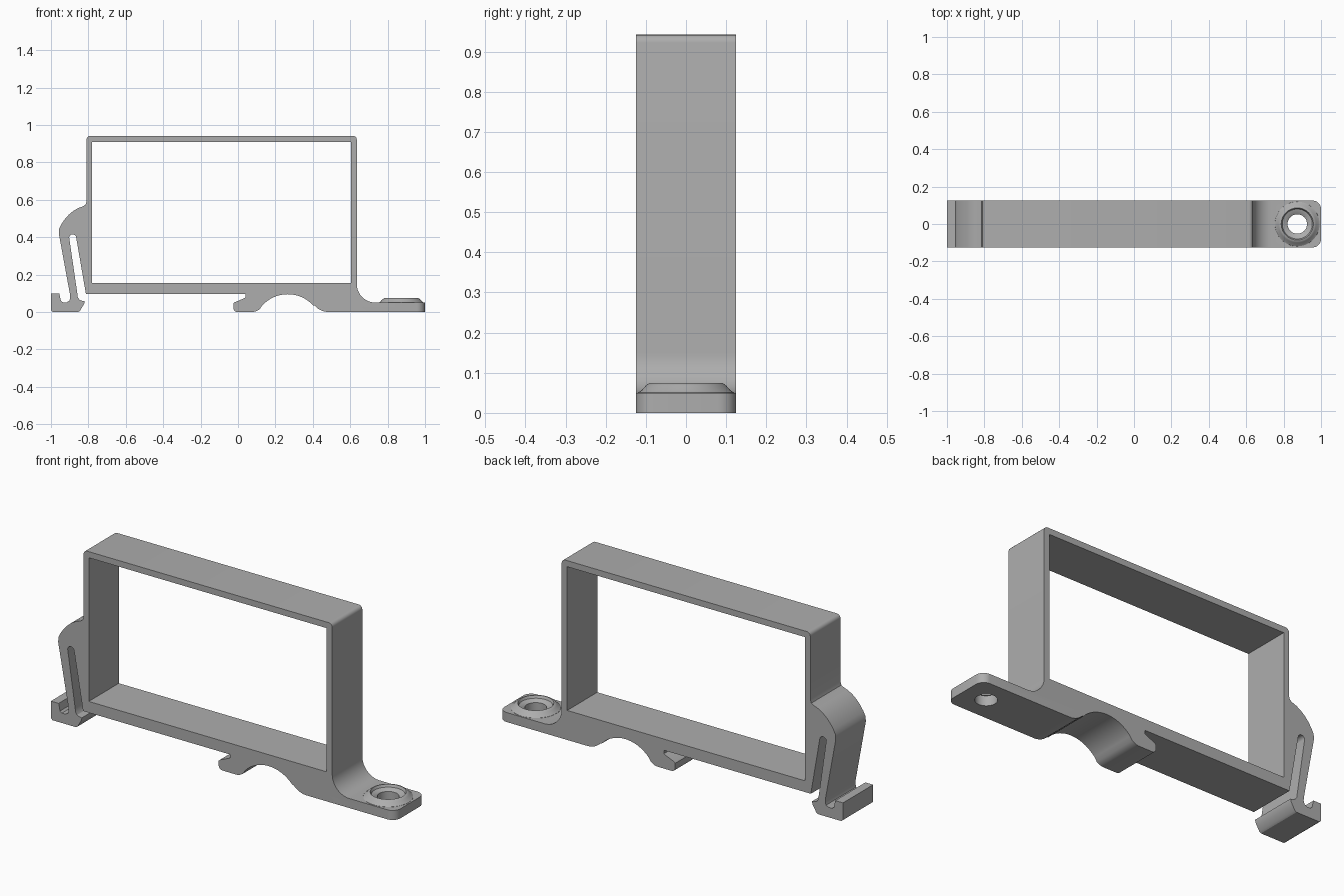
import bpy, bmesh, math
from mathutils import Vector

if "Cube" in bpy.data.objects:
    bpy.data.objects.remove(bpy.data.objects["Cube"])

HALF = 0.125          # half depth of the bracket
BX = 0.873            # centre of the screw hole

grey = bpy.data.materials.new("grey plastic")
grey.diffuse_color = (0.42, 0.42, 0.42, 1)
grey.use_nodes = True
grey.node_tree.nodes["Principled BSDF"].inputs["Base Color"].default_value = grey.diffuse_color


def arc(cx, cz, r, a0, a1, n=10):
    """Points on a circle between two angles in degrees."""
    return [(cx + r * math.cos(math.radians(a0 + (a1 - a0) * i / n)),
             cz + r * math.sin(math.radians(a0 + (a1 - a0) * i / n))) for i in range(n + 1)]


def activate(ob):
    bpy.ops.object.select_all(action='DESELECT')
    ob.select_set(True)
    bpy.context.view_layer.objects.active = ob


def smooth(ob):
    activate(ob)
    bpy.ops.object.shade_smooth_by_angle(angle=math.radians(30))


# Side profile, clockwise from the top left corner
outline = arc(-0.79, 0.922, 0.02, 180, 90, 5)
outline += arc(0.615, 0.922, 0.02, 90, 0, 5)
outline += arc(0.735, 0.15, 0.1, 180, 270, 12)                 # fillet into the foot
outline += [(1.0, 0.05), (1.0, 0.0)]
outline += arc(0.485, 0.10, 0.10, 270, 221, 6)                 # under the foot
outline += arc(0.266, -0.09, 0.185, 42, 138, 18)               # cable arch
outline += [(0.115, 0.014), (0.095, 0.003), (0.08, 0.0)]
outline += arc(-0.004, 0.021, 0.021, 270, 180, 5)              # middle hook
outline += [(-0.025, 0.045), (-0.018, 0.052), (0.03, 0.072), (0.041, 0.078), (0.041, 0.096)]
outline += [(-0.813, 0.096)]
outline += arc(-0.884, 0.396, 0.019, 8, 172, 8)                # top of the spring slot
outline += [(-0.859, 0.098), (-0.857, 0.08), (-0.848, 0.066), (-0.835, 0.06), (-0.82, 0.058)]
outline += [(-0.822, 0.045), (-0.845, 0.006), (-0.855, 0.0), (-0.99, 0.0), (-1.0, 0.008)]
outline += [(-1.0, 0.098), (-0.955, 0.098), (-0.947, 0.06), (-0.936, 0.052), (-0.915, 0.052)]
outline += [(-0.902, 0.06), (-0.897, 0.075), (-0.898, 0.092)]
outline += [(-0.958, 0.42), (-0.956, 0.445), (-0.945, 0.468), (-0.927, 0.495), (-0.905, 0.52),
            (-0.88, 0.541), (-0.853, 0.556), (-0.828, 0.565), (-0.816, 0.573), (-0.81, 0.59)]
window = [(-0.78, 0.155), (0.603, 0.155), (0.603, 0.91), (-0.78, 0.91)]

curve = bpy.data.curves.new("bracket", 'CURVE')
curve.dimensions = '2D'
curve.fill_mode = 'BOTH'
curve.extrude = HALF
for pts in (outline, window):
    sp = curve.splines.new('POLY')
    sp.points.add(len(pts) - 1)
    for p, (x, z) in zip(sp.points, pts):
        p.co = (x, z, 0, 1)
    sp.use_cyclic_u = True
body = bpy.data.objects.new("bracket", curve)
bpy.context.collection.objects.link(body)
body.rotation_euler.x = math.pi / 2
activate(body)
bpy.ops.object.convert(target='MESH')
body = bpy.context.object
bpy.ops.object.transform_apply(rotation=True)

# Clean the mesh and round the two foot corners
bm = bmesh.new()
bm.from_mesh(body.data)
bmesh.ops.remove_doubles(bm, verts=bm.verts, dist=1e-4)
bmesh.ops.dissolve_limit(bm, angle_limit=0.01, verts=bm.verts, edges=bm.edges)
corners = [e for e in bm.edges if all(v.co.x > 0.999 for v in e.verts)
           and abs(e.verts[0].co.z - e.verts[1].co.z) > 0.02
           and abs(e.verts[0].co.y - e.verts[1].co.y) < 0.01]
bmesh.ops.bevel(bm, geom=corners, offset=0.045, segments=8, profile=0.5, affect='EDGES')
bmesh.ops.recalc_face_normals(bm, faces=bm.faces)
bm.to_mesh(body.data)
bm.free()
body.data.materials.clear()
body.data.materials.append(grey)

# Screw hole through the foot
bpy.ops.mesh.primitive_cylinder_add(vertices=48, radius=0.052, depth=0.3, location=(BX, 0, 0))
cutter = bpy.context.object
cutter.name = "hole_cutter"
cutter.hide_render = True
cutter.data.materials.append(grey)
mod = body.modifiers.new("hole", 'BOOLEAN')
mod.operation = 'DIFFERENCE'
mod.solver = 'EXACT'
mod.object = cutter
activate(body)
bpy.ops.object.modifier_apply(modifier="hole")
bpy.data.objects.remove(cutter)
smooth(body)

# Raised dished boss around the hole
ring = [(0.052, 0.046), (0.12, 0.046), (0.119, 0.051), (0.111, 0.056), (0.1, 0.068),
        (0.092, 0.074), (0.086, 0.075), (0.08, 0.062), (0.054, 0.054), (0.052, 0.052)]
N = 48
bm = bmesh.new()
rows = [[bm.verts.new((BX + r * math.cos(2 * math.pi * i / N),
                       r * math.sin(2 * math.pi * i / N), z)) for i in range(N)] for r, z in ring]
for a, b in zip(rows, rows[1:] + rows[:1]):
    for i in range(N):
        j = (i + 1) % N
        bm.faces.new((a[i], a[j], b[j], b[i]))
bmesh.ops.recalc_face_normals(bm, faces=bm.faces)
mesh = bpy.data.meshes.new("screw_boss")
bm.to_mesh(mesh)
bm.free()
mesh.materials.append(grey)
boss = bpy.data.objects.new("screw_boss", mesh)
bpy.context.collection.objects.link(boss)
smooth(boss)
